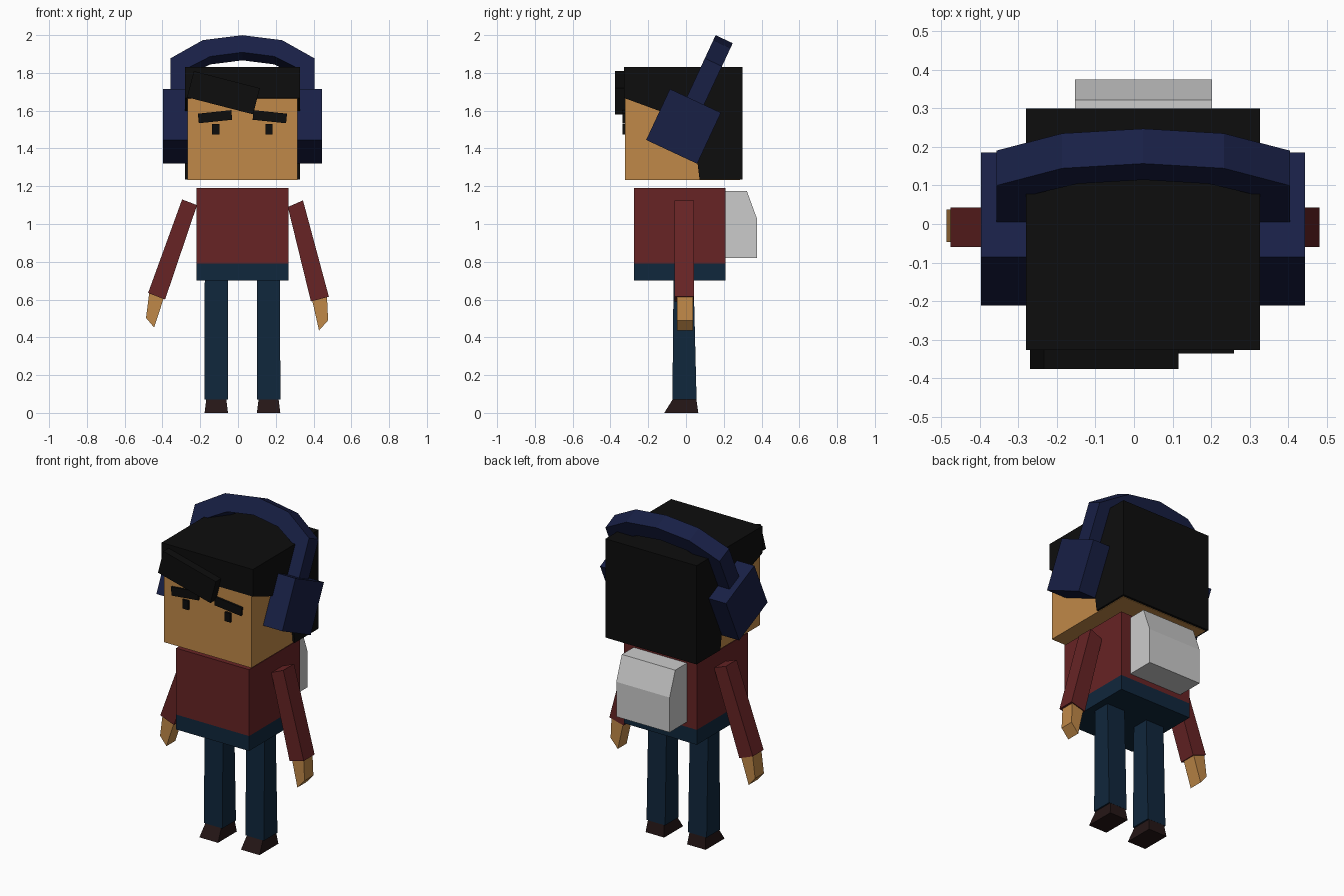
import bpy, bmesh
from math import radians
from mathutils import Matrix

if "Cube" in bpy.data.objects:
    bpy.data.objects.remove(bpy.data.objects["Cube"])

CX = 0.0235  # symmetry plane of head, body and legs


def material(name, rgb):
    m = bpy.data.materials.new(name)
    m.diffuse_color = (*rgb, 1)
    m.use_nodes = True
    m.node_tree.nodes["Principled BSDF"].inputs["Base Color"].default_value = m.diffuse_color
    return m


SKIN = material("skin", (0.53, 0.25, 0.065))
RED = material("red_cloth", (0.135, 0.017, 0.018))
DENIM = material("denim", (0.005, 0.02, 0.045))
BLACK = material("black", (0.004, 0.004, 0.004))
NAVY = material("navy", (0.009, 0.014, 0.06))
BROWN = material("brown", (0.018, 0.008, 0.008))


def loft(name, ring_a, ring_b, mat=None, matrix=None):
    """Closed solid between two rings of equal point count."""
    bm = bmesh.new()
    a = [bm.verts.new(p) for p in ring_a]
    b = [bm.verts.new(p) for p in ring_b]
    n = len(a)
    bm.faces.new(a)
    bm.faces.new(b[::-1])
    for i in range(n):
        j = (i + 1) % n
        bm.faces.new((a[i], b[i], b[j], a[j]))
    bmesh.ops.recalc_face_normals(bm, faces=bm.faces)
    me = bpy.data.meshes.new(name)
    bm.to_mesh(me)
    bm.free()
    ob = bpy.data.objects.new(name, me)
    bpy.context.collection.objects.link(ob)
    if mat:
        me.materials.append(mat)
    if matrix:
        ob.matrix_world = matrix
    return ob


def prism_y(name, xz, y0, y1, mat=None, matrix=None):
    return loft(name, [(x, y0, z) for x, z in xz], [(x, y1, z) for x, z in xz], mat, matrix)


def prism_x(name, yz, x0, x1, mat=None, matrix=None):
    return loft(name, [(x0, y, z) for y, z in yz], [(x1, y, z) for y, z in yz], mat, matrix)


def rect(a0, a1, b0, b1):
    return [(a0, b0), (a1, b0), (a1, b1), (a0, b1)]


def level(x0, x1, y0, y1, z):
    return [(x, y, z) for x, y in rect(x0, x1, y0, y1)]


def plate(name, x, z, w, h, y0, y1, degrees, mat):
    """Box on the face, turned in the front plane."""
    m = Matrix.Translation((x, 0, z)) @ Matrix.Rotation(radians(degrees), 4, 'Y')
    prism_y(name, rect(-w / 2, w / 2, -h / 2, h / 2), y0, y1, mat, m)


# Head and hair shell
prism_x("head", rect(-0.323, 0.285, 1.232, 1.80), CX - 0.292, CX + 0.292, SKIN)
prism_x("hair", [(-0.327, 1.83), (0.30, 1.83), (0.30, 1.235), (0.072, 1.235), (0.06, 1.33),
                 (0.0, 1.54), (-0.145, 1.60), (-0.327, 1.667)], CX - 0.304, CX + 0.304, BLACK)
plate("fringe", -0.077, 1.695, 0.361, 0.143, -0.377, -0.31, 14.5, BLACK)

# Brows and eyes
for side, s in (("left", -1), ("right", 1)):
    plate(side + "_brow", CX + s * 0.145, 1.568, 0.178, 0.051, -0.336, -0.31, s * 6, BLACK)
    plate(side + "_eye", CX + s * 0.141, 1.502, 0.038, 0.054, -0.336, -0.31, 0, BLACK)

# Headphones: cups and arched band share one backward tilt
tilt = Matrix.Translation((CX, -0.013, 1.517)) @ Matrix.Rotation(radians(-25), 4, 'X')
for side, s in (("left", -1), ("right", 1)):
    prism_x(side + "_ear_cup", rect(-0.149, 0.149, -0.149, 0.149), s * 0.28, s * 0.42, NAVY, tilt)
outer = [(0.381, 0.10), (0.381, 0.374), (0.21, 0.48)]
inner = [(0.17, 0.385), (0.29, 0.318), (0.295, 0.10)]
band = outer + [(0, 0.509)] + [(-x, z) for x, z in outer[::-1]]
band += [(-x, z) for x, z in inner[::-1]] + [(0, 0.409)] + inner
prism_y("headband", band, -0.05, 0.05, NAVY, tilt)

# Torso, hips and backpack
prism_x("torso", rect(-0.275, 0.21, 0.79, 1.19), CX - 0.243, CX + 0.243, RED)
prism_x("hips", rect(-0.275, 0.21, 0.70, 0.79), CX - 0.243, CX + 0.243, DENIM)
prism_x("backpack", [(0.208, 0.82), (0.375, 0.82), (0.375, 1.03), (0.322, 1.175), (0.208, 1.175)],
        CX - 0.177, CX + 0.179)

# Legs and shoes
for side, s in (("left", -1), ("right", 1)):
    c = CX + s * 0.1385
    loft(side + "_leg", level(c - 0.062, c + 0.062, -0.072, 0.056, 0.07),
         level(c - 0.061, c + 0.061, -0.066, 0.04, 0.71), DENIM)
    loft(side + "_shoe", level(c - 0.062, c + 0.062, -0.115, 0.065, 0),
         level(c - 0.053, c + 0.053, -0.07, 0.055, 0.072), BROWN)

# Sleeves and hands
prism_y("left_sleeve", [(-0.296, 1.13), (-0.217, 1.10), (-0.386, 0.60), (-0.476, 0.635)],
        -0.06, 0.043, RED)
prism_y("right_sleeve", [(0.344, 1.125), (0.264, 1.09), (0.386, 0.59), (0.481, 0.615)],
        -0.06, 0.043, RED)
prism_y("left_hand", [(-0.47, 0.635), (-0.394, 0.605), (-0.444, 0.452), (-0.487, 0.503)],
        -0.047, 0.037, SKIN)
prism_y("right_hand", [(0.393, 0.595), (0.471, 0.615), (0.477, 0.49), (0.429, 0.436)],
        -0.047, 0.037, SKIN)
